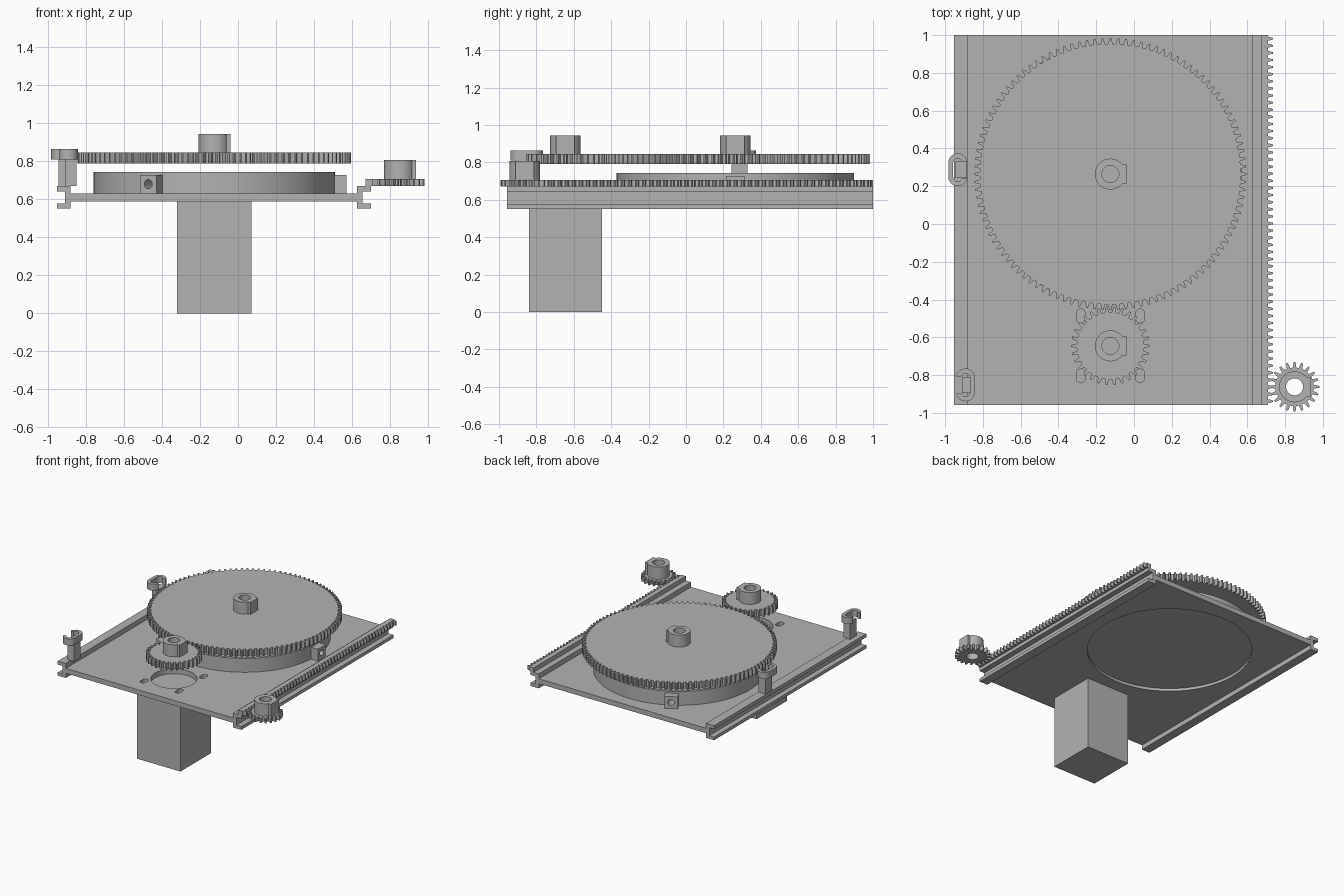
import bpy, bmesh, math
from mathutils import Matrix, Vector

if "Cube" in bpy.data.objects:
    bpy.data.objects.remove(bpy.data.objects["Cube"])

grey = bpy.data.materials.new("plain_grey")
grey.diffuse_color = (0.45, 0.45, 0.45, 1)
grey.use_nodes = True
grey.node_tree.nodes["Principled BSDF"].inputs["Base Color"].default_value = grey.diffuse_color
TAU = 2 * math.pi


def prism(name, pts, z0, z1, matrix=None):
    """Extrude a 2D outline from z0 to z1, optionally moved by a matrix."""
    bm = bmesh.new()
    face = bm.faces.new([bm.verts.new((x, y, z0)) for x, y in pts])
    res = bmesh.ops.extrude_face_region(bm, geom=[face])
    top = [v for v in res["geom"] if isinstance(v, bmesh.types.BMVert)]
    bmesh.ops.translate(bm, verts=top, vec=(0, 0, z1 - z0))
    if matrix:
        bmesh.ops.transform(bm, matrix=matrix, verts=bm.verts)
    bmesh.ops.recalc_face_normals(bm, faces=bm.faces)
    mesh = bpy.data.meshes.new(name)
    bm.to_mesh(mesh)
    bm.free()
    mesh.materials.append(grey)
    ob = bpy.data.objects.new(name, mesh)
    bpy.context.collection.objects.link(ob)
    return ob


def combine(ob, other, op):
    """Apply a boolean and remove the second object."""
    mod = ob.modifiers.new("bool", "BOOLEAN")
    mod.operation, mod.solver, mod.object = op, "EXACT", other
    dg = bpy.context.evaluated_depsgraph_get()
    mesh = bpy.data.meshes.new_from_object(ob.evaluated_get(dg))
    ob.modifiers.clear()
    ob.data = mesh
    bpy.data.objects.remove(other)


def cut(ob, pts, z0, z1, matrix=None):
    combine(ob, prism("cutter", pts, z0, z1, matrix), "DIFFERENCE")


def add(ob, pts, z0, z1, matrix=None):
    combine(ob, prism("extra", pts, z0, z1, matrix), "UNION")


def circle(cx, cy, r, n=48):
    return [(cx + r * math.cos(TAU * i / n), cy + r * math.sin(TAU * i / n)) for i in range(n)]


def rect(x0, x1, y0, y1):
    return [(x0, y0), (x1, y0), (x1, y1), (x0, y1)]


def slot(cx, cy, r, half):
    """Stadium outline, long in y."""
    pts = []
    for i in range(26):
        a = math.pi * (i if i < 13 else i - 1) / 12
        pts.append((cx + r * math.cos(a), cy + r * math.sin(a) + (half if i < 13 else -half)))
    return pts


def gear(name, cx, cy, teeth, tip, root, z0, z1, ztop, phase):
    """Spur gear with a bored hub and a set-screw boss on its +x side."""
    shape = [(-.30, root), (-.20, (tip + root) / 2), (-.12, tip), (.12, tip), (.20, (tip + root) / 2), (.30, root)]
    pts = []
    for i in range(teeth):
        for off, r in shape:
            a = phase + TAU * (i + off) / teeth
            pts.append((cx + r * math.cos(a), cy + r * math.sin(a)))
    ob = prism(name, pts, z0, z1)
    hub = prism("hub", circle(cx, cy, .082), (z0 + z1) / 2, ztop)
    combine(hub, prism("boss", rect(cx, cx + .086, cy - .05, cy + .05), (z0 + z1) / 2, ztop), "UNION")
    combine(ob, hub, "UNION")
    cut(ob, circle(cx, cy, .045, 32), z0 - .1, ztop + .1)
    return ob


GX, GY, SY = -.125, .264, -.645      # turntable centre, motor axis
Y0, Y1 = -.957, 1.0

# Base plate with outward C-channel rails, extruded along y
along_y = Matrix(((1, 0, 0, 0), (0, 0, 1, 0), (0, 1, 0, 0), (0, 0, 0, 1)))
left = [(-.88, .59), (-.88, .552), (-.953, .552), (-.953, .578), (-.91, .578),
        (-.91, .642), (-.953, .642), (-.953, .67), (-.88, .67), (-.88, .63)]
right = [(.625, .63), (.625, .67), (.70, .67), (.70, .642), (.655, .642),
         (.655, .578), (.70, .578), (.70, .552), (.625, .552), (.625, .59)]
plate = prism("base_plate", left + right, Y0, Y1, along_y)
cut(plate, circle(GX, GY, .614, 128), .5, .8)
cut(plate, circle(GX, SY, .17, 64), .5, .8)
for sx in (-1, 1):
    for sy in (-1, 1):
        cut(plate, slot(GX + sx * .157, SY + sy * .158, .0225, .015), .5, .8)

# Round holder: cup with three radial set-screw blocks
holder = prism("round_holder", circle(GX, GY, .635, 128), .63, .743)
for k in range(3):
    turn = Matrix.Translation((GX, GY, 0)) @ Matrix.Rotation(k * TAU / 3, 4, "Z")
    add(holder, rect(.60, .695, -.05, .05), .63, .727, turn)
    out = turn @ Matrix.Translation((0, 0, .68)) @ Matrix.Rotation(math.pi / 2, 4, "Y")
    cut(holder, circle(0, 0, .024, 24), .56, .75, out)
cut(holder, circle(GX, GY, .612, 128), .64, .8)
floor = prism("holder_floor", circle(GX, GY, .614, 128), .612, .642)

# Motor block
motor = prism("motor", rect(GX - .195, GX + .195, SY - .195, SY + .195), 0, .59)

# Gears
big = gear("large_gear", GX, GY, 108, .72, .69, .79, .846, .943, -math.pi / 2)
small = gear("small_gear", GX, SY, 30, .208, .178, .79, .846, .943, math.pi / 2 + math.pi / 30)
pinion = gear("rack_pinion", .85, -.862, 20, .131, .102, .67, .706, .806, math.pi)

# Toothed rack on the right rail
n = 52
p = (Y1 - Y0) / n
pts = [(.672, Y1), (.672, Y0)]
for i in range(n):
    for f, x in ((.0, .71), (.22, .71), (.38, .735), (.62, .735), (.78, .71)):
        pts.append((x, Y0 + (i + f) * p))
pts.append((.71, Y1))
rack = prism("rack", pts, .67, .706)

# Cable clips on posts along the left rail, opening in opposite directions
clips = []
for name, cx, cy, side in (("rear", -.933, .287, 1), ("front", -.892, -.852, -1)):
    clip = prism(name + "_clip", slot(cx, cy, .05, .037), .81, .864)
    cut(clip, slot(cx, cy, .024, .037), .7, .9)
    x0, x1 = sorted((cx + side * .012, cx + side * .1))
    cut(clip, rect(x0, x1, cy - .045, cy + .045), .7, .9)
    px = -.945 if side > 0 else -.91
    post = prism(name + "_clip_post", rect(px, px + .06, cy - .043, cy + .043), .67, .81)
    clips += [clip, post]

# Smooth the round walls, keep edges crisp
bpy.ops.object.select_all(action="DESELECT")
for ob in [plate, holder, floor, motor, big, small, pinion, rack] + clips:
    ob.select_set(True)
    bpy.context.view_layer.objects.active = ob
bpy.ops.object.shade_smooth_by_angle(angle=math.radians(20))
